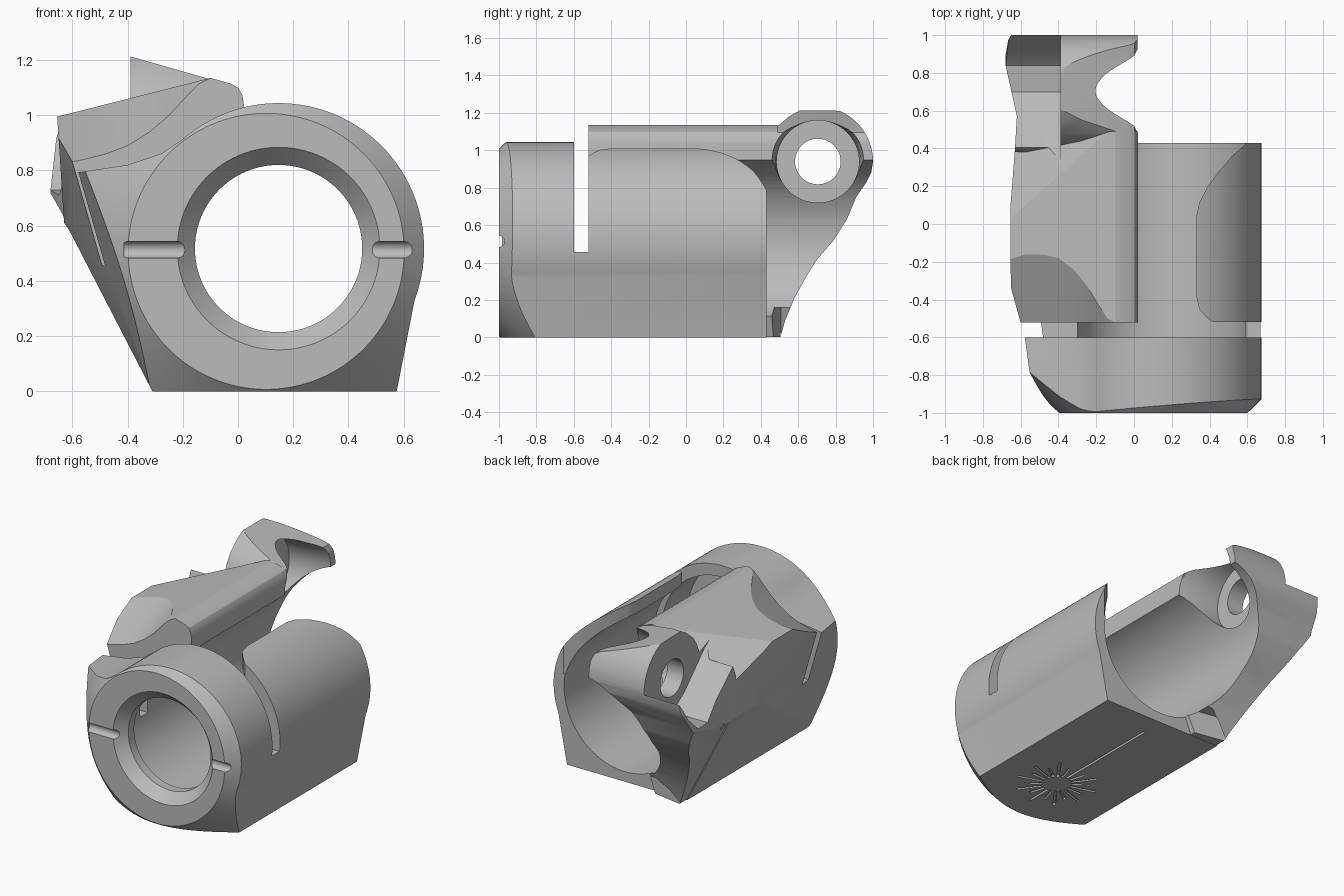
import bpy, bmesh, math
from mathutils import Vector, Matrix

cube = bpy.data.objects.get("Cube")
if cube:
    bpy.data.objects.remove(cube, do_unlink=True)

CX, CZ, R, BORE = 0.147, 0.517, 0.527, 0.45   # barrel axis and radii
HY, HZ = 0.705, 0.94                          # hinge axis

grey = bpy.data.materials.new("plain_grey")
grey.use_nodes = True
grey.diffuse_color = (0.5, 0.5, 0.5, 1)
bsdf = next(n for n in grey.node_tree.nodes if n.type == 'BSDF_PRINCIPLED')
bsdf.inputs["Base Color"].default_value = (0.5, 0.5, 0.5, 1)


def finish(name, bm):
    bmesh.ops.recalc_face_normals(bm, faces=bm.faces)
    mesh = bpy.data.meshes.new(name)
    bm.to_mesh(mesh)
    bm.free()
    mesh.materials.append(grey)
    ob = bpy.data.objects.new(name, mesh)
    bpy.context.collection.objects.link(ob)
    return ob


def prism(name, pts, axis, a, b, rise=0.0):
    """Extrude a 2D outline along an axis; rise shears the far end upward."""
    place = {'x': lambda u, v, t: (t, u, v),
             'y': lambda u, v, t: (u, t, v),
             'z': lambda u, v, t: (u, v, t)}[axis]
    bm = bmesh.new()
    near = [bm.verts.new(place(u, v, a)) for u, v in pts]
    far = [bm.verts.new(place(u, v + rise, b)) for u, v in pts]
    bm.faces.new(near)
    bm.faces.new(far[::-1])
    for i in range(len(pts)):
        j = (i + 1) % len(pts)
        bm.faces.new((near[i], far[i], far[j], near[j]))
    return finish(name, bm)


def lathe(name, profile, centre, axis='y', n=96):
    """Closed solid of revolution from (radius, position) pairs."""
    bm = bmesh.new()
    rings = []
    for r, t in profile:
        ring = []
        for i in range(n):
            c = r * math.cos(math.tau * i / n) + centre[0]
            s = r * math.sin(math.tau * i / n) + centre[1]
            ring.append(bm.verts.new((c, t, s) if axis == 'y' else (t, c, s)))
        rings.append(ring)
    for p, q in zip(rings, rings[1:]):
        for i in range(n):
            j = (i + 1) % n
            bm.faces.new((p[i], p[j], q[j], q[i]))
    bm.faces.new(rings[0])
    bm.faces.new(rings[-1])
    return finish(name, bm)


def combine(target, other, op='DIFFERENCE'):
    mod = target.modifiers.new("combine", 'BOOLEAN')
    mod.operation, mod.object, mod.solver = op, other, 'EXACT'
    bpy.context.view_layer.objects.active = target
    bpy.ops.object.modifier_apply(modifier=mod.name)
    bpy.data.objects.remove(other, do_unlink=True)


def slice_off(ob, point, normal):
    """Remove everything on the normal side of a plane and cap the cut."""
    bm = bmesh.new()
    bm.from_mesh(ob.data)
    cut = bmesh.ops.bisect_plane(bm, geom=bm.verts[:] + bm.edges[:] + bm.faces[:],
                                 plane_co=point, plane_no=Vector(normal).normalized(),
                                 clear_outer=True)
    edges = [e for e in cut["geom_cut"] if isinstance(e, bmesh.types.BMEdge)]
    bmesh.ops.holes_fill(bm, edges=edges, sides=0)
    bmesh.ops.recalc_face_normals(bm, faces=bm.faces)
    bm.to_mesh(ob.data)
    bm.free()


FRONT_FLANK = ((-0.58, -0.6, 0.8), (-0.22, -0.031, -0.063))

# Barrel: round section on a flat foot, with a shoulder sweeping out to one side
arc = [(CX + R * math.cos(t), CZ + R * math.sin(t))
       for t in [-0.363 + (2.29 + 0.363) * i / 48 for i in range(49)]]
section = arc + [(-0.28, 0.86), (-0.4, 0.82), (-0.6, 0.79), (-0.62, 0.6),
                 (-0.31, 0), (0.575, 0)]
housing = prism("barrel_housing", section, 'y', -1.05, 0.43)
slice_off(housing, *FRONT_FLANK)

# Conical chamfer round the front rim
combine(housing, lathe("rim_cone", [(0.5, -1), (2.7, 1.2)], (0.102, 0.507), n=128),
        'INTERSECT')

# Open top with rounded corners, and the slot behind the front ring
opening = [(0, -0.53), (0.43, -0.53), (0.38, -0.49), (0.345, -0.45), (0.33, -0.38),
           (0.33, 0.04), (0.345, 0.11), (0.385, 0.19), (0.45, 0.28), (0.52, 0.36),
           (0.6, 0.43), (0.6, 0.6), (0, 0.6)]
combine(housing, prism("top_opening", opening, 'z', 0.6, 1.4))
combine(housing, prism("ring_slot", [(-1, 0.455), (1, 0.455), (1, 1.4), (-1, 1.4)],
                       'y', -0.6, -0.52))

# Upper side block with tapered flank, slanted rear facet and scooped front end
block = prism("side_block", [(-0.4, 0.3), (-0.63, 0.61), (-0.655, 0.995), (-0.1, 1.135),
                             (-0.025, 1.114), (0.002, 1.098), (0.016, 1.072),
                             (0.021, 1.04), (0.021, 0.8), (-0.2, 0.5)],
              'y', -0.521, 0.49)
slice_off(block, *FRONT_FLANK)
slice_off(block, (-0.66, 0.02, 0.995), (-0.062, 0.041, 0.1))
scoop = [(-0.9, 0.79), (-0.58, 0.82), (-0.48, 0.845), (-0.4, 0.875), (-0.32, 0.925),
         (-0.25, 0.985), (-0.19, 1.05), (-0.14, 1.1), (-0.07, 1.135), (0, 1.6), (-0.9, 1.6)]
combine(block, prism("front_scoop", scoop, 'y', -0.55, 0.15, 0.35))
combine(housing, block, 'UNION')

# Rear arm: side outline crossed with its end section
lobe = [(HY + 0.295 * math.cos(t), HZ + 0.295 * math.sin(t))
        for t in [1.16 * i / 14 for i in range(15)]]
outline = [(0.38, 0), (0.505, 0), (0.53, 0.09), (0.58, 0.21), (0.64, 0.32), (0.7, 0.415),
           (0.79, 0.52), (0.86, 0.63), (0.91, 0.75), (0.965, 0.83), (0.99, 0.88)]
outline += lobe + [(0.62, 1.22), (0.55, 1.18), (0.48, 1.12), (0.44, 1.06), (0.38, 0.9)]
arm = prism("hinge_arm", outline, 'x', -0.8, 0.1)
end = [(-0.305, 0.002), (-0.615, 0.605), (-0.68, 0.72), (-0.65, 0.99), (-0.39, 1.213),
       (-0.03, 1.11), (0.002, 1.094), (0.018, 1.05), (0.018, 0.3), (-0.1, 0.002)]
combine(arm, prism("arm_section", end, 'y', 0.3, 1.1), 'INTERSECT')
combine(arm, prism("foot_bevel", [(0.1, 0.431), (-0.32, 0.507), (0.1, 0.65)],
                   'z', -0.1, 0.16))
combine(housing, arm, 'UNION')

# Waisted outline of the rear flank
flank = [(-0.65, 1.1), (-0.65, 1.0), (-0.68, 0.95), (-0.68, 0.84), (-0.62, 0.57),
         (-0.63, 0.4), (-0.66, 0.02), (-1, 0.02), (-1, 1.1)]
combine(housing, prism("flank_waist", flank, 'z', -0.1, 1.5))

# Stepped bore with a bevelled mouth
combine(housing, lathe("bore", [(0.385, -1.02), (0.367, -1), (0.303, -0.93), (0.303, -0.87),
                                (BORE, -0.87), (BORE, 1.2)], (CX, CZ)))

# Outer pocket, flared recess and pin hole of the hinge
pocket = [(0.3, 1.05), (0.36, 1.01), (0.57, 0.8), (0.7, 0.71), (0.84, 0.73), (0.93, 0.82),
          (1.0, 0.94), (1.1, 1.4), (0.3, 1.4)]
combine(housing, prism("hinge_pocket", pocket, 'x', -1, -0.39))
combine(housing, lathe("hinge_recess", [(0.22, -0.27), (0.22, -0.18), (0.228, -0.08),
                                        (0.245, 0.02), (0.25, 0.05)], (HY, HZ), 'x', 64))
combine(housing, lathe("pin_hole", [(0.122, -0.6), (0.122, 0)], (HY, HZ), 'x', 48))

# Round grooves across the front face
combine(housing, lathe("front_groove", [(0.03, -0.413), (0.03, 0.63)], (-1, 0.513), 'x', 24))

# Sunburst of shallow slits in the foot, one running to the rear
bm = bmesh.new()
for i in range(20):
    length = 0.75 if i == 0 else (0.17 if i % 2 == 0 else 0.11)
    turn = Matrix.Translation((CX, -0.57, 0)) @ Matrix.Rotation(math.tau * i / 20, 4, 'Z')
    shape = Matrix.Translation((0, 0.09 + length / 2, 0)) @ Matrix.Diagonal((0.016, length, 0.03, 1))
    bmesh.ops.create_cube(bm, size=1, matrix=turn @ shape)
combine(housing, finish("foot_slits", bm))

# Smooth curved walls, crisp edges
for ob in bpy.context.selected_objects:
    ob.select_set(False)
housing.select_set(True)
bpy.context.view_layer.objects.active = housing
bpy.ops.object.shade_smooth_by_angle(angle=math.radians(25))
